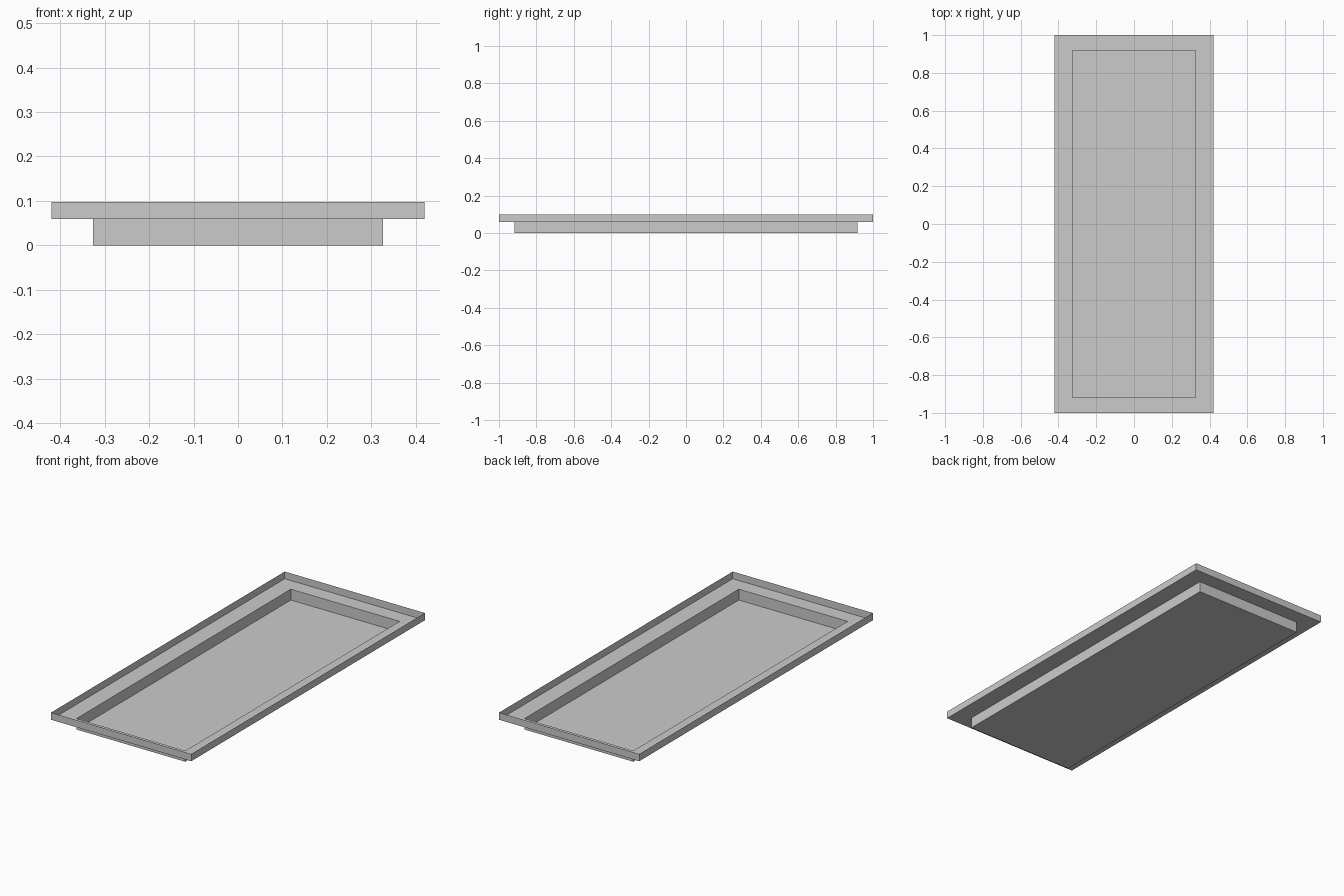
import bpy, bmesh

if "Cube" in bpy.data.objects:
    bpy.data.objects.remove(bpy.data.objects["Cube"])

# Stepped profile of the thin-walled tray: half width, half length, height
PROFILE = [
    (0.326, 0.918, 0.0),    # floor
    (0.326, 0.918, 0.059),  # top of the basin wall
    (0.42, 1.0, 0.059),     # outer edge of the ledge
    (0.42, 1.0, 0.098),     # top of the rim
]


def ring(bm, x, y, z):
    return [bm.verts.new((sx * x, sy * y, z))
            for sx, sy in ((-1, -1), (1, -1), (1, 1), (-1, 1))]


bm = bmesh.new()
rings = [ring(bm, *p) for p in PROFILE]

# Floor panel, then walls and ledge bridging each ring to the next
bm.faces.new(rings[0])
for lower, upper in zip(rings, rings[1:]):
    for i in range(4):
        j = (i + 1) % 4
        bm.faces.new((lower[i], upper[i], upper[j], lower[j]))

# Open surface, with the floor facing up into the tray
bm.normal_update()
mesh = bpy.data.meshes.new("stepped_tray")
bm.to_mesh(mesh)
bm.free()
bpy.context.collection.objects.link(bpy.data.objects.new("stepped_tray", mesh))
